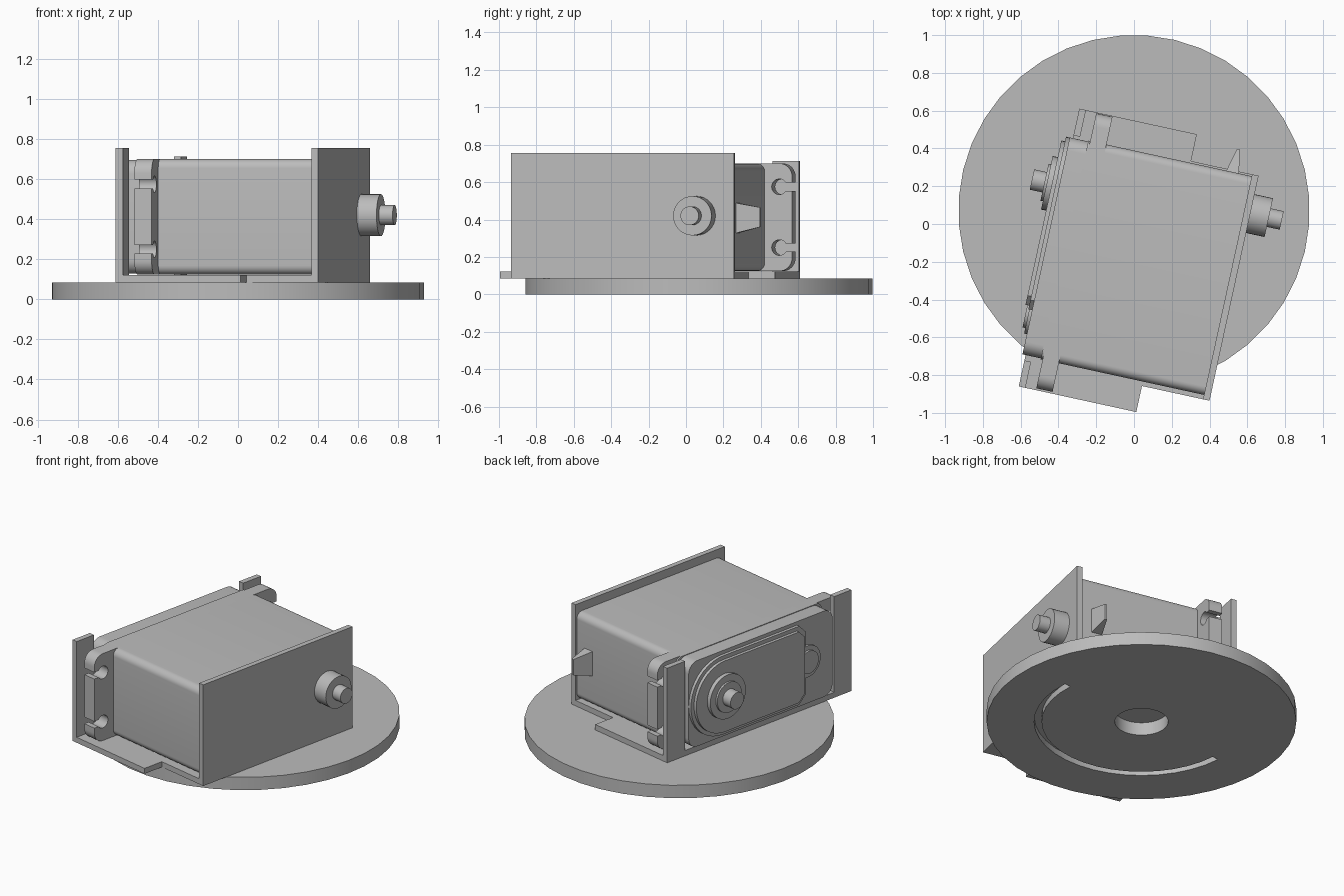
import bpy, bmesh, math
from mathutils import Matrix, Vector

if "Cube" in bpy.data.objects:
    bpy.data.objects.remove(bpy.data.objects["Cube"])

grey = bpy.data.materials.new("plain_grey")
grey.use_nodes = True
grey.diffuse_color = (0.5, 0.5, 0.5, 1)
grey.node_tree.nodes["Principled BSDF"].inputs["Base Color"].default_value = (0.5, 0.5, 0.5, 1)

TURN = Matrix.Rotation(math.radians(-12.3), 4, 'Z')  # bracket is turned on the disc
MID_V, MID_Z = -0.215, 0.4125                        # centre of the motor, along and up


def finish(name, bm, turn=True):
    bmesh.ops.recalc_face_normals(bm, faces=bm.faces)
    if turn:
        bm.transform(TURN)
    mesh = bpy.data.meshes.new(name)
    bm.to_mesh(mesh)
    bm.free()
    mesh.materials.append(grey)
    ob = bpy.data.objects.new(name, mesh)
    bpy.context.collection.objects.link(ob)
    bpy.ops.object.select_all(action='DESELECT')
    ob.select_set(True)
    bpy.context.view_layer.objects.active = ob
    bpy.ops.object.shade_smooth_by_angle(angle=math.radians(30))
    return ob


def prism(name, points, vector):
    """Extrude a flat outline along a vector."""
    bm = bmesh.new()
    face = bm.faces.new([bm.verts.new(p) for p in points])
    new = bmesh.ops.extrude_face_region(bm, geom=[face])["geom"]
    bmesh.ops.translate(bm, vec=vector, verts=[g for g in new if isinstance(g, bmesh.types.BMVert)])
    return finish(name, bm)


def side_prism(name, outline, u0, u1):
    """Outline lies in the (along, up) plane and is extruded across the bracket."""
    return prism(name, [(u0, v, z) for v, z in outline], Vector((u1 - u0, 0, 0)))


def arc(v, z, r, a0, a1, n=8):
    return [(v + r * math.cos(math.radians(a0 + (a1 - a0) * i / n)),
             z + r * math.sin(math.radians(a0 + (a1 - a0) * i / n))) for i in range(n + 1)]


def rounded(v0, v1, z0, z1, r):
    return (arc(v1 - r, z0 + r, r, -90, 0) + arc(v1 - r, z1 - r, r, 0, 90)
            + arc(v0 + r, z1 - r, r, 90, 180) + arc(v0 + r, z0 + r, r, 180, 270))


def cylinder(name, v, z, r, u0, u1):
    return side_prism(name, arc(v, z, r, 0, 360, 32)[:-1], u0, u1)


# Turntable disc: through hole, and a half-circle groove underneath
N, CENTRE, THICK = 40, 0.07, 0.085
bm = bmesh.new()


def ring(r, z):
    return [bm.verts.new((r * math.cos(2 * math.pi * i / N + 0.08),
                          CENTRE + r * math.sin(2 * math.pi * i / N + 0.08), z)) for i in range(N)]


rings = [ring(r, 0) for r in (0.16, 0.60, 0.645, 0.93)] + [ring(r, THICK) for r in (0.93, 0.16)]
groove = []
for k, a in enumerate(rings):
    b = rings[(k + 1) % len(rings)]
    for i in range(N):
        j = (i + 1) % N
        f = bm.faces.new((a[i], a[j], b[j], b[i]))
        if k == 1 and i >= N // 2:
            groove.append(f)
bmesh.ops.recalc_face_normals(bm, faces=bm.faces)
new = bmesh.ops.extrude_face_region(bm, geom=groove)["geom"]
bmesh.ops.translate(bm, vec=(0, 0, 0.04), verts=[g for g in new if isinstance(g, bmesh.types.BMVert)])
bmesh.ops.delete(bm, geom=[f for f in groove if f.is_valid], context='FACES')
finish("turntable_disc", bm, turn=False)

# Bracket: stepped base, full right plate, open left frame
L0, L1, R0, R1 = -0.97, 0.535, -0.829, 0.39
base = [(-0.413, L0), (0.224, L0), (0.224, R0), (0.59, R0),
        (0.59, R1), (0.224, R1), (0.224, L1), (-0.413, L1)]
prism("bracket_base", [(u, v, THICK) for u, v in base], Vector((0, 0, 0.036)))
side_prism("bracket_right_plate", [(R0, THICK), (R1, THICK), (R1, 0.755), (R0, 0.755)], 0.555, 0.59)
frame = [(L0, THICK), (L1, THICK), (L1, 0.712), (R1, 0.712), (R1, 0.121),
         (R0, 0.121), (R0, 0.755), (L0, 0.755)]
side_prism("bracket_left_frame", frame, -0.413, -0.377)

# Motor case
side_prism("motor_body", rounded(-0.805, 0.38, 0.124, 0.70, 0.045), -0.33, 0.556)
side_prism("gear_cover", rounded(-0.80, 0.375, 0.128, 0.696, 0.07), -0.43, -0.32)

# Mounting flange with open keyhole screw slots at both ends
EAR, R = 0.745, 0.07
end = arc(EAR - R, 0.124 + R, R, -90, 0)
for slot in (0.25, 0.575):
    end += [(EAR, slot - 0.022)] + arc(EAR - 0.07, slot, 0.042, -32, -328, 14) + [(EAR, slot + 0.022)]
end += arc(EAR - R, 0.70 - R, R, 0, 90)
flange = [(MID_V + v, z) for v, z in end] + [(MID_V - v, z) for v, z in reversed(end)]
side_prism("mounting_flange", flange, -0.32, -0.232)

# Raised gear boss: round at the back, chamfered at the front
AXIS = 0.115


def boss(r, front, chamfer):
    return (arc(AXIS, MID_Z, r, -90, 90, 20)
            + [(front + chamfer, MID_Z + r), (front, MID_Z + r - chamfer),
               (front, MID_Z - r + chamfer), (front + chamfer, MID_Z - r)])


side_prism("gear_boss_lower", boss(0.26, -0.56, 0.05), -0.45, -0.42)
side_prism("gear_boss_upper", boss(0.235, -0.54, 0.05), -0.47, -0.44)
cylinder("rear_gear_cap", -0.585, MID_Z, 0.105, -0.445, -0.42)
cylinder("rear_gear_cap_top", -0.585, MID_Z, 0.075, -0.46, -0.42)

# Output shaft and collars on the left
for name, r, u in (("output_collar", 0.145, -0.497), ("output_ring", 0.10, -0.51),
                   ("output_shaft", 0.055, -0.578)):
    cylinder(name, AXIS, 0.42, r, u, -0.46)

# Pivot on the right plate
cylinder("pivot_collar", 0.185, 0.42, 0.105, 0.585, 0.69)
cylinder("pivot_pin", 0.185, 0.42, 0.05, 0.68, 0.76)

# Tapered cable exit on the back
bm = bmesh.new()
loops = [[bm.verts.new((u, v, z)) for u, z in ((u0, z0), (u1, z0), (u1, z1), (u0, z1))]
         for v, u0, u1, z0, z1 in ((0.37, 0.415, 0.488, 0.325, 0.49), (0.505, 0.448, 0.463, 0.36, 0.465))]
for loop in loops:
    bm.faces.new(loop)
for i in range(4):
    j = (i + 1) % 4
    bm.faces.new((loops[0][i], loops[0][j], loops[1][j], loops[1][i]))
finish("cable_exit", bm)
